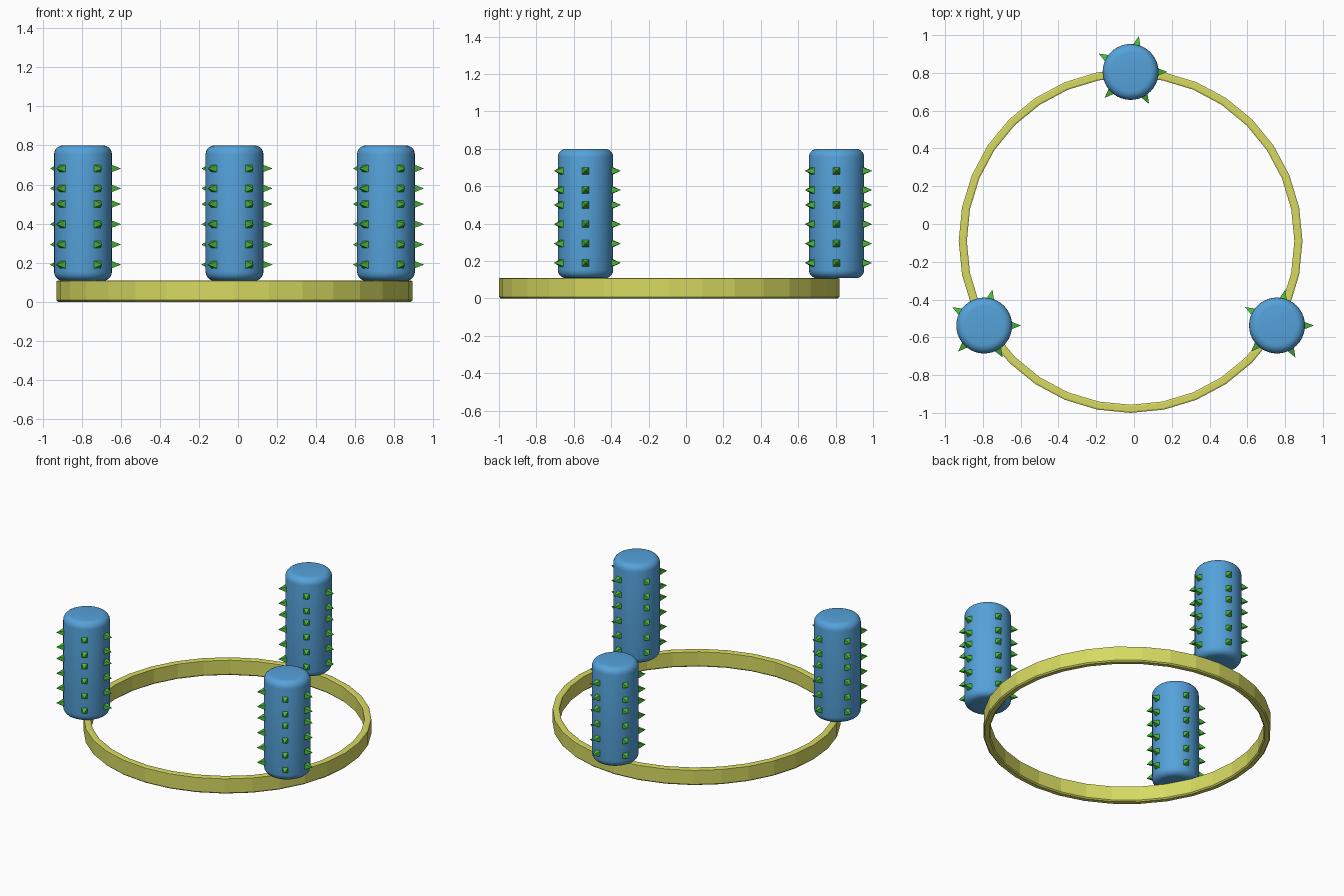
import bpy, bmesh
from math import sin, cos, pi, radians
from mathutils import Vector

if "Cube" in bpy.data.objects:
    bpy.data.objects.remove(bpy.data.objects["Cube"])

CENTER = Vector((-0.018, -0.09, 0))
POST_R, RING_R = 0.148, 0.895


def material(name, color):
    m = bpy.data.materials.new(name)
    m.diffuse_color = (*color, 1)
    m.use_nodes = True
    m.node_tree.nodes["Principled BSDF"].inputs["Base Color"].default_value = m.diffuse_color
    return m


def lathe(name, profile, steps, mat, location, closed=False, smooth=False):
    """Revolve (radius, z) points about z; open profiles are capped at both ends."""
    bm = bmesh.new()
    rings = [[bm.verts.new((r * cos(2 * pi * i / steps), r * sin(2 * pi * i / steps), z))
              for i in range(steps)] for r, z in profile]
    pairs = list(zip(rings, rings[1:]))
    if closed:
        pairs.append((rings[-1], rings[0]))
    else:
        bm.faces.new(rings[0])
        bm.faces.new(rings[-1])
    for a, b in pairs:
        for i in range(steps):
            j = (i + 1) % steps
            bm.faces.new((a[i], a[j], b[j], b[i]))
    bmesh.ops.recalc_face_normals(bm, faces=bm.faces)
    for f in bm.faces:
        f.smooth = smooth
    return finish(name, bm, mat, location)


def finish(name, bm, mat, location):
    me = bpy.data.meshes.new(name)
    bm.to_mesh(me)
    bm.free()
    me.materials.append(mat)
    ob = bpy.data.objects.new(name, me)
    ob.location = location
    bpy.context.collection.objects.link(ob)
    return ob


def spikes(name, mat, location):
    """Columns of four-sided spikes pointing outward from a post."""
    bm = bmesh.new()
    h = 0.022
    for deg in (0, 77, 150, 225, 300):
        a = radians(deg)
        out, side = Vector((cos(a), sin(a), 0)), Vector((-sin(a), cos(a), 0))
        for z in (0.19, 0.293, 0.397, 0.5, 0.58, 0.682):
            mid = out * 0.138 + Vector((0, 0, z))
            base = [bm.verts.new(mid + side * h * s + Vector((0, 0, h * t)))
                    for s, t in ((-1, -1), (1, -1), (1, 1), (-1, 1))]
            tip = bm.verts.new(out * 0.195 + Vector((0, 0, z)))
            bm.faces.new(base)
            for i in range(4):
                bm.faces.new((base[i], base[(i + 1) % 4], tip))
    bmesh.ops.recalc_face_normals(bm, faces=bm.faces)
    return finish(name, bm, mat, location)


yellow = material("ring_yellow", (0.68, 0.70, 0.12))
blue = material("post_blue", (0.09, 0.36, 0.70))
green = material("spike_green", (0.07, 0.50, 0.04))

# Faceted base ring with slightly bevelled edges
ro, ri, top, b = 0.91, 0.867, 0.11, 0.008
ring = [(ri, b), (ri + b, 0), (ro - b, 0), (ro, b),
        (ro, top - b / 2), (ro - b, top), (ri + b, top), (ri, top - b / 2)]
lathe("base_ring", ring, 32, yellow, CENTER, closed=True)

# Rounded post profile
z0, z1, c = 0.108, 0.8, 0.045
arc = [radians(90 * k / 5) for k in range(6)]
post = [(POST_R - c + c * sin(t), z0 + c - c * cos(t)) for t in arc]
post += [(POST_R - c + c * cos(t), z1 - c + c * sin(t)) for t in arc]

# Three spiked posts around the ring
for label, deg in (("back", 90), ("left", 210), ("right", 330)):
    a = radians(deg)
    loc = CENTER + RING_R * Vector((cos(a), sin(a), 0))
    lathe(label + "_post", post, 40, blue, loc, smooth=True)
    spikes(label + "_spikes", green, loc)
